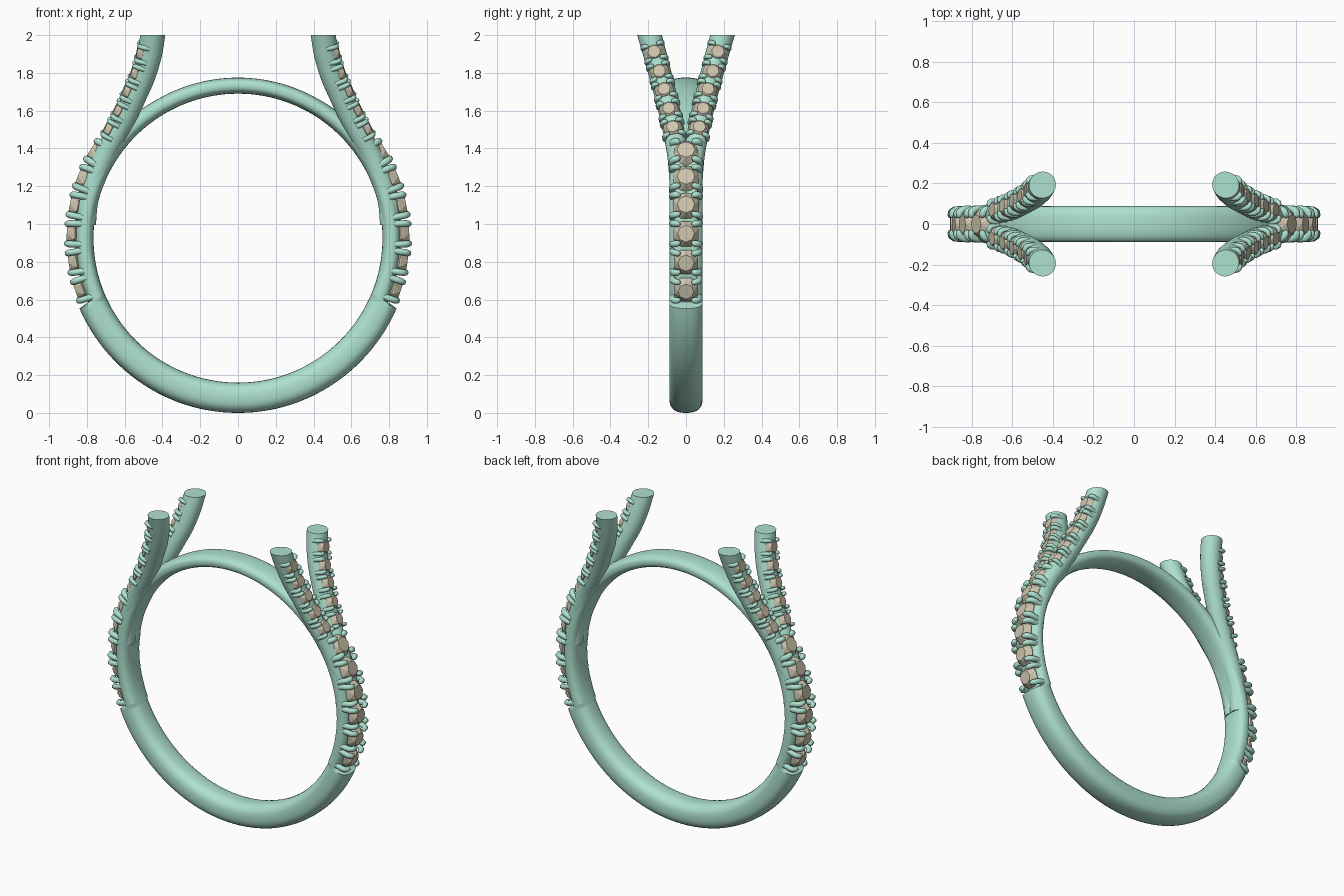
import bpy, bmesh, math
from mathutils import Vector as V

if "Cube" in bpy.data.objects:
    bpy.data.objects.remove(bpy.data.objects["Cube"])

CZ, R_IN = 0.925, 0.765          # ring centre height and inner radius


def material(name, rgb):
    m = bpy.data.materials.new(name)
    m.diffuse_color = (*rgb, 1)
    m.use_nodes = True
    m.node_tree.nodes["Principled BSDF"].inputs["Base Color"].default_value = m.diffuse_color
    return m


METAL = material("green_metal", (0.42, 0.75, 0.62))
STONE = material("tan_stone", (0.62, 0.56, 0.42))


def finish(bm, name, mat, smooth=True, axes=None):
    bmesh.ops.recalc_face_normals(bm, faces=bm.faces)
    me = bpy.data.meshes.new(name)
    bm.to_mesh(me)
    bm.free()
    for p in me.polygons:
        p.use_smooth = smooth
    if smooth:
        me.set_sharp_from_angle(angle=math.radians(45))
    me.materials.append(mat)
    ob = bpy.data.objects.new(name, me)
    bpy.context.collection.objects.link(ob)
    if axes:
        mod = ob.modifiers.new("mirror", 'MIRROR')
        mod.use_axis = axes
        mod.use_mirror_merge = False
    return ob


def loft(bm, sections, n, power=2.0, closed=False):
    """Skin rounded sections given as (centre, u_dir, v_dir, a, b)."""
    rings = []
    for c, u, v, a, b in sections:
        ring = []
        for i in range(n):
            t = 2 * math.pi * i / n
            x, y = math.cos(t), math.sin(t)
            x = math.copysign(abs(x) ** (2 / power), x)
            y = math.copysign(abs(y) ** (2 / power), y)
            ring.append(bm.verts.new(c + u * a * x + v * b * y))
        rings.append(ring)
    pairs = list(zip(rings, rings[1:])) + ([(rings[-1], rings[0])] if closed else [])
    for r, s in pairs:
        for i in range(n):
            j = (i + 1) % n
            bm.faces.new((r[i], r[j], s[j], s[i]))
    if not closed:
        bm.faces.new(rings[0])
        bm.faces.new(rings[-1])


def spline(pts, steps):
    """Catmull-Rom samples as (position, tangent); control k is sample k*steps."""
    out = []
    for k in range(len(pts) - 1):
        p0, p1, p2 = pts[max(k - 1, 0)], pts[k], pts[k + 1]
        p3 = pts[min(k + 2, len(pts) - 1)]
        m1, m2 = (p2 - p0) / 2, (p3 - p1) / 2
        for s in range(steps + (k == len(pts) - 2)):
            t = s / steps
            p = (p1 * (2*t**3 - 3*t*t + 1) + m1 * (t**3 - 2*t*t + t)
                 + p2 * (3*t*t - 2*t**3) + m2 * (t**3 - t*t))
            d = (p1 * (6*t*t - 6*t) + m1 * (3*t*t - 4*t + 1)
                 + p2 * (6*t - 6*t*t) + m2 * (3*t*t - 2*t))
            out.append((p, d.normalized()))
    return out


def gem(bm, c, tan, side, nor, r):
    pts = [c - nor * r * 0.7]
    for rad, h, off in ((1.0, 0.0, 0.5), (1.0, 0.1, 0.5), (0.62, 0.6, 0)):
        for i in range(8):
            a = math.pi / 4 * (i + off)
            pts.append(c + (tan * math.cos(a) + side * math.sin(a)) * rad * r + nor * h * r)
    bmesh.ops.convex_hull(bm, input=[bm.verts.new(p) for p in pts])


def prongs(bm, c, tan, side, nor, r):
    shape = ((.77, 1.0, -.5, .25), (.77, 1.02, .0, .25), (.77, .98, .3, .25), (.76, .84, .5, .25),
             (.74, .64, .56, .24), (.72, .5, .56, .19), (.71, .43, .55, .1), (.71, .41, .55, .02))
    for st in (-1, 1):
        for ss in (-1, 1):
            p = [c + (tan * st * t + side * ss * s + nor * h) * r for t, s, h, _ in shape]
            secs = []
            for i, q in enumerate(p):
                d = (p[min(i + 1, len(p) - 1)] - p[max(i - 1, 0)]).normalized()
                w = shape[i][3] * r
                secs.append((q, tan, d.cross(tan).normalized(), w, w))
            loft(bm, secs, 10)


# Band: thick below, cut back under the stones, thin bar across the top
def outer_radius(e):
    if e < -23.5:
        return 0.918 + 0.007 * min(1, (-23.5 - e) / 50)
    return 0.862 - 0.012 * min(1, max(0, (e - 30) / 30))


angles = sorted([i * 2.5 - 90 for i in range(144)] + [-23.9, -23.1, 203.1, 203.9])
secs = []
for a in angles:
    e = a if a <= 90 else 180 - a
    ro = outer_radius(e)
    d = V((math.cos(math.radians(a)), 0, math.sin(math.radians(a))))
    secs.append((V((0, 0, CZ)) + d * (R_IN + ro) / 2, d, V((0, 1, 0)), (ro - R_IN) / 2, 0.088))
bm = bmesh.new()
loft(bm, secs, 32, power=2.6, closed=True)
finish(bm, "band", METAL)

# Single row of stones with prongs on each side of the band
gems, claws = bmesh.new(), bmesh.new()
for i in range(6):
    a = math.radians(-18.2 + 9.85 * i)
    nor = V((math.cos(a), 0, math.sin(a)))
    tan = V((-math.sin(a), 0, math.cos(a)))
    frame = (V((0, 0, CZ)) + nor * 0.864, tan, V((0, 1, 0)), nor)
    gem(gems, *frame, 0.068 + 0.0018 * i)
    prongs(claws, *frame, 0.069 + 0.0008 * i)
finish(gems, "side_stones", STONE, False, (True, False, False))
finish(claws, "side_prongs", METAL, True, (True, False, False))

# Split legs rising out of the band, cut flat at the top
path = [V(p) for p in ((.807, .026, 1.0), (.79, .03, 1.15), (.711, .043, 1.352),
                       (.64, .065, 1.485), (.588, .085, 1.585), (.54, .11, 1.69),
                       (.498, .136, 1.79), (.467, .165, 1.9), (.452, .193, 2.0), (.444, .22, 2.09))]
STEPS = 6
samples = spline(path, STEPS)


def leg_frame(k):
    p, t = samples[k]
    nor = (V((1, 0, 0)) - t * t.x).normalized()
    return p, t, nor.cross(t), nor


secs = []
for k in range(len(samples)):
    p, t, s, n = leg_frame(k)
    r = 0.055 + 0.011 * min(1, k / (8 * STEPS))
    secs.append((p, n, s, r, r - 0.003))
bm = bmesh.new()
loft(bm, secs, 28)
bmesh.ops.bisect_plane(bm, geom=bm.verts[:] + bm.edges[:] + bm.faces[:],
                       plane_co=(0, 0, 2), plane_no=(0, 0, 1), clear_outer=True)
bmesh.ops.holes_fill(bm, edges=[e for e in bm.edges if e.is_boundary], sides=0)
finish(bm, "split_legs", METAL, True, (True, True, False))

# Small stones with prongs along the legs
gems, claws = bmesh.new(), bmesh.new()
for k in range(3, 8):
    p, t, s, n = leg_frame(k * STEPS)
    gem(gems, p + n * 0.038, t, s, n, 0.054)
    prongs(claws, p + n * 0.036, t, s, n, 0.052)
finish(gems, "leg_stones", STONE, False, (True, True, False))
finish(claws, "leg_prongs", METAL, True, (True, True, False))
